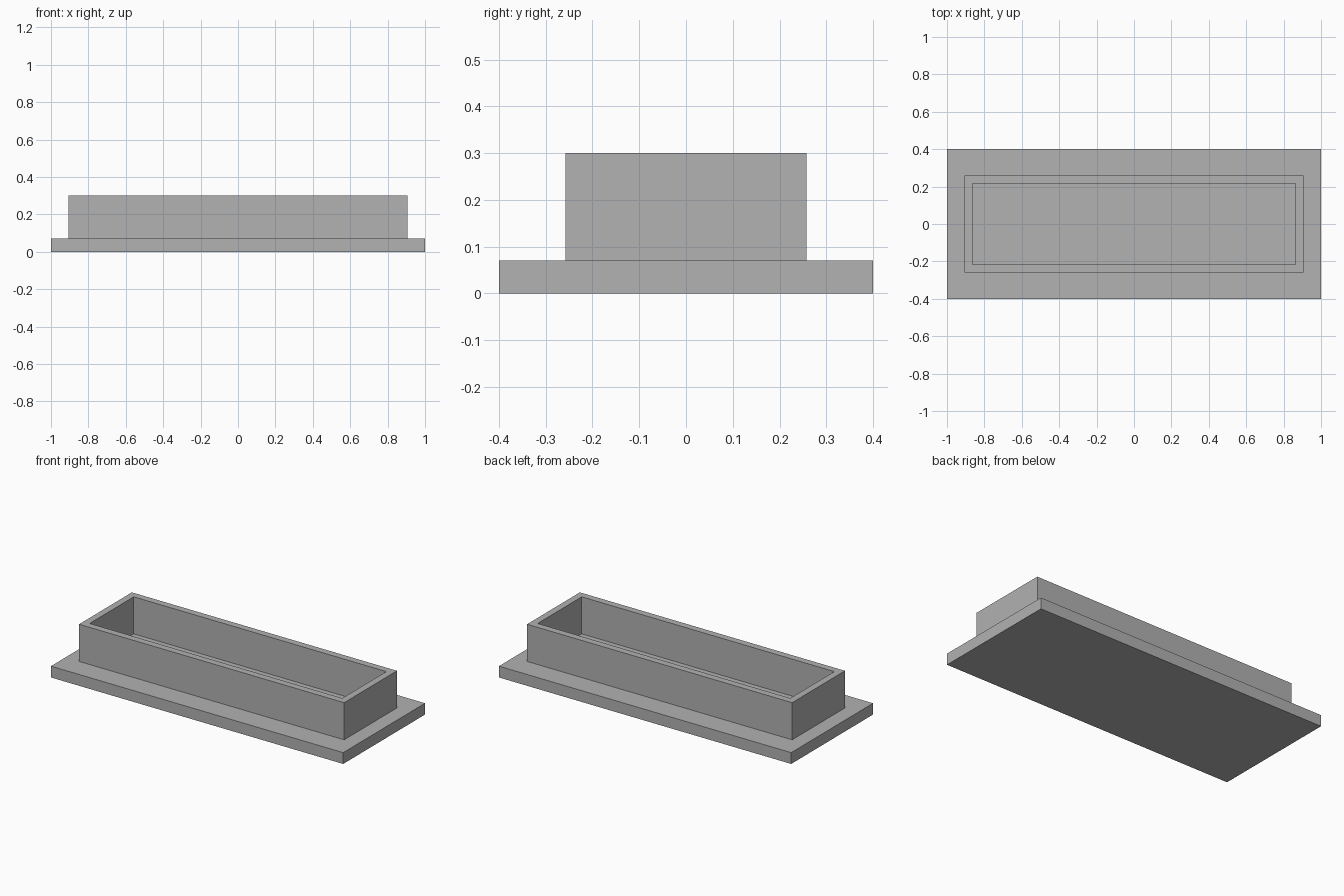
import bpy
import bmesh
from mathutils import Matrix

cube = bpy.data.objects.get("Cube")
if cube:
    bpy.data.objects.remove(cube, do_unlink=True)

# Single stone grey
GREY = (0.445, 0.445, 0.445, 1.0)
grey = bpy.data.materials.new("stone_grey")
grey.use_nodes = True
grey.diffuse_color = GREY
grey.node_tree.nodes["Principled BSDF"].inputs["Base Color"].default_value = GREY

BASE_TOP = 0.07
RIM_TOP = 0.30


def box_mesh(width, depth, bottom, top):
    bm = bmesh.new()
    place = Matrix.Translation((0, 0, (bottom + top) / 2))
    size = Matrix.Diagonal((width, depth, top - bottom, 1))
    bmesh.ops.create_cube(bm, size=1, matrix=place @ size)
    return bm


def add_object(name, bm):
    mesh = bpy.data.meshes.new(name)
    bm.to_mesh(mesh)
    bm.free()
    mesh.materials.append(grey)
    obj = bpy.data.objects.new(name, mesh)
    bpy.context.collection.objects.link(obj)
    return obj


# Flat base slab
add_object("base_slab", box_mesh(2.0, 0.8, 0, BASE_TOP))

# Open trough: inset the top face, then sink it to the slab
bm = box_mesh(1.814, 0.516, BASE_TOP, RIM_TOP)
bm.normal_update()
top = max(bm.faces, key=lambda f: f.calc_center_median().z)
bmesh.ops.inset_region(bm, faces=[top], thickness=0.06)
floor = bmesh.ops.extrude_discrete_faces(bm, faces=[top])["faces"][0]
bmesh.ops.translate(bm, verts=floor.verts, vec=(0, 0, BASE_TOP + 0.001 - RIM_TOP))

# Leave the underside open where it meets the slab
under = [f for f in bm.faces if f.normal.z < -0.9 and f is not floor]
bmesh.ops.delete(bm, geom=under, context="FACES_ONLY")
bmesh.ops.recalc_face_normals(bm, faces=bm.faces)
add_object("trough_walls", bm)
